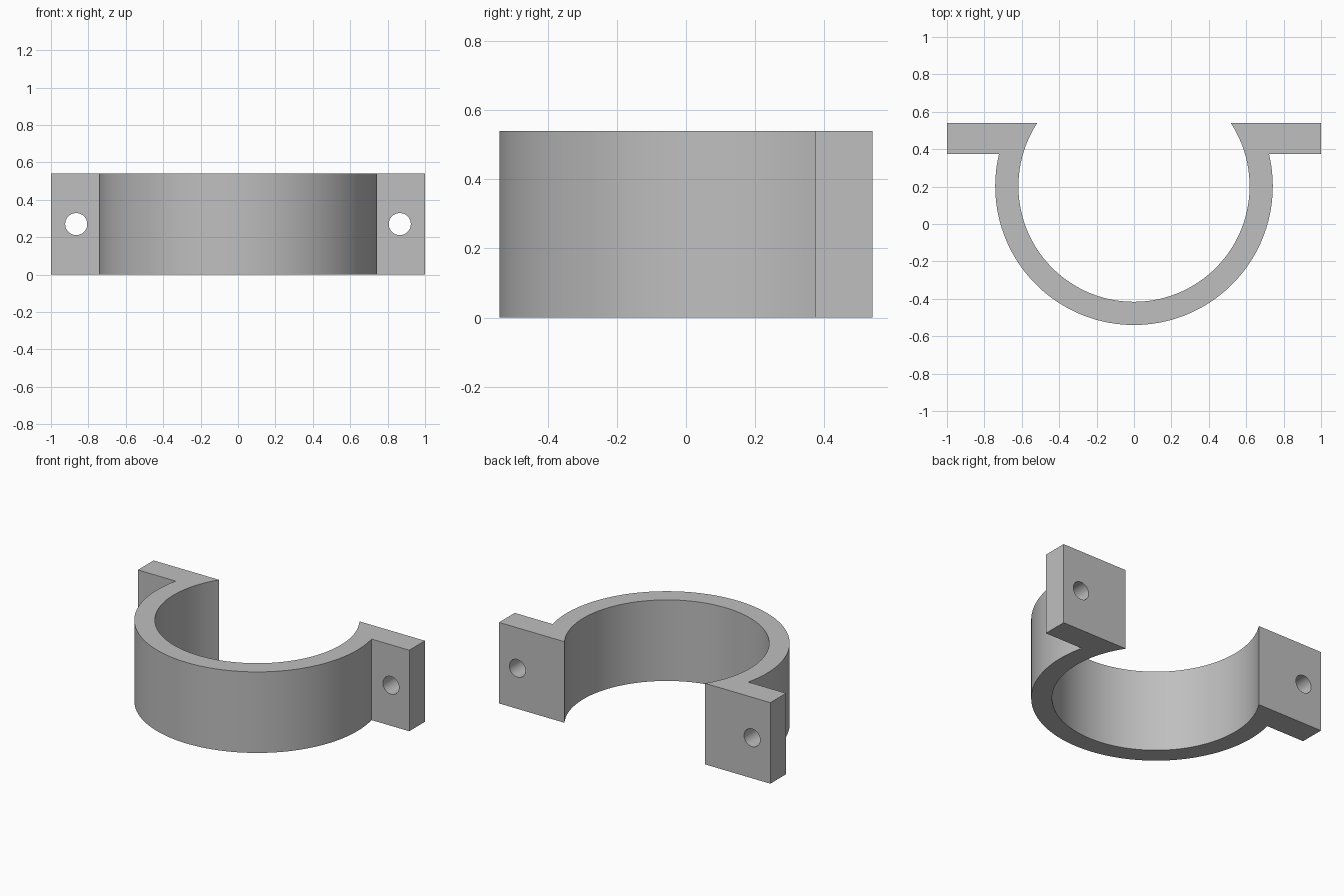
import bpy
import bmesh
import math
from mathutils import Vector, Matrix

cube = bpy.data.objects.get("Cube")
if cube:
    bpy.data.objects.remove(cube, do_unlink=True)

HEIGHT = 0.54
CENTRE_Y = 0.202
OUTER_R, INNER_R = 0.742, 0.618
BACK_Y, FLANGE_Y = 0.54, 0.375
HOLE_X, HOLE_R = 0.865, 0.059
STEPS = 80

# Single grey material
grey = bpy.data.materials.new("clamp grey")
grey.use_nodes = True
colour = (0.52, 0.52, 0.52, 1)
grey.diffuse_color = colour
grey.node_tree.nodes["Principled BSDF"].inputs["Base Color"].default_value = colour


def arc(radius, y_end):
    """Arc through the front of the ring, left to right, stopping at y_end."""
    top = math.asin((y_end - CENTRE_Y) / radius)
    start, end = math.pi - top, 2 * math.pi + top
    angles = [start + (end - start) * i / STEPS for i in range(STEPS + 1)]
    return [(radius * math.cos(a), CENTRE_Y + radius * math.sin(a)) for a in angles]


def make_object(name, bm):
    bmesh.ops.recalc_face_normals(bm, faces=bm.faces)
    mesh = bpy.data.meshes.new(name)
    bm.to_mesh(mesh)
    bm.free()
    mesh.materials.append(grey)
    obj = bpy.data.objects.new(name, mesh)
    bpy.context.collection.objects.link(obj)
    return obj


# Open ring with both flanges, extruded from one profile
profile = [(-1, BACK_Y), (-1, FLANGE_Y)] + arc(OUTER_R, FLANGE_Y)
profile += [(1, FLANGE_Y), (1, BACK_Y)] + arc(INNER_R, BACK_Y)[::-1]
bm = bmesh.new()
face = bm.faces.new([bm.verts.new((x, y, 0)) for x, y in profile])
extruded = bmesh.ops.extrude_face_region(bm, geom=[face], use_keep_orig=True)
raised = [g for g in extruded["geom"] if isinstance(g, bmesh.types.BMVert)]
bmesh.ops.translate(bm, verts=raised, vec=Vector((0, 0, HEIGHT)))
clamp = make_object("half_clamp", bm)

# Bolt hole cutters through the flanges
bm = bmesh.new()
for side in (-1, 1):
    place = Matrix.Translation((side * HOLE_X, (BACK_Y + FLANGE_Y) / 2, HEIGHT / 2))
    bmesh.ops.create_cone(bm, cap_ends=True, segments=40, radius1=HOLE_R,
                          radius2=HOLE_R, depth=0.4,
                          matrix=place @ Matrix.Rotation(math.pi / 2, 4, "X"))
cutter = make_object("bolt_hole_cutter", bm)
cutter.hide_render = True

cut = clamp.modifiers.new("bolt_holes", "BOOLEAN")
cut.operation = "DIFFERENCE"
cut.solver = "EXACT"
cut.object = cutter

bpy.ops.object.select_all(action="DESELECT")
clamp.select_set(True)
bpy.context.view_layer.objects.active = clamp
bpy.ops.object.modifier_apply(modifier=cut.name)
bpy.data.objects.remove(cutter, do_unlink=True)

# Smooth curved walls, crisp edges
bpy.ops.object.shade_smooth_by_angle(angle=math.radians(30))
